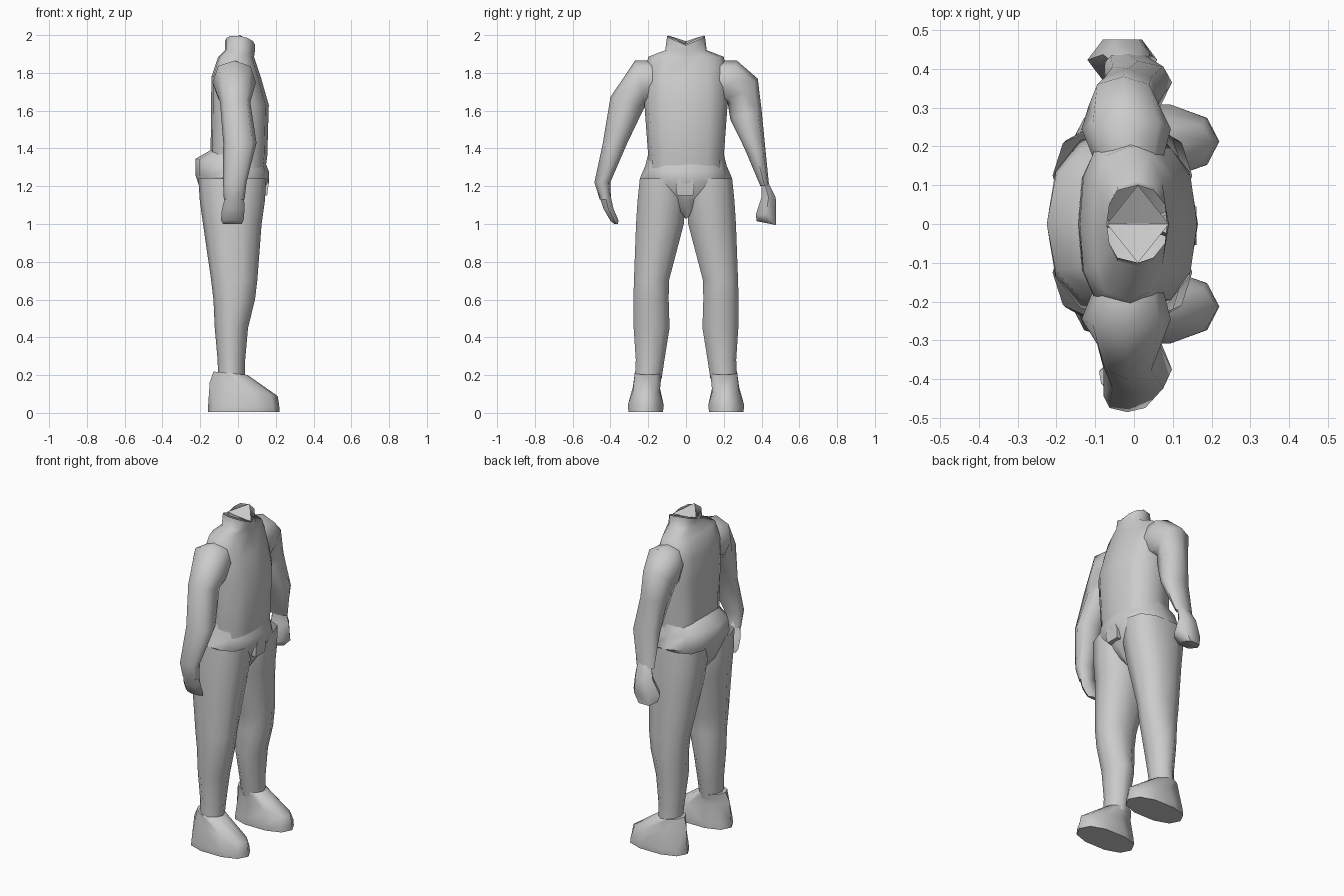
import bpy, bmesh, math

cube = bpy.data.objects.get("Cube")
if cube:
    bpy.data.objects.remove(cube, do_unlink=True)

grey = bpy.data.materials.new("plain grey")
grey.use_nodes = True
colour = (0.6, 0.6, 0.6, 1)
grey.diffuse_color = colour
grey.node_tree.nodes["Principled BSDF"].inputs["Base Color"].default_value = colour


def squash(value, power):
    return math.copysign(abs(value) ** power, value)


def loft(name, rings, sides=10, power=(.85, .85), flat_back=1.0, side=1,
         turn=0.0, angle=60, closed=True):
    """Skin rings of (centre x, centre y, z, radius x, radius y, tilt, lean, saddle).
    The squareness power runs from the first ring to the last."""
    bm = bmesh.new()
    loops = []
    for k, ring in enumerate(rings):
        cx, cy, z, rx, ry, tilt, lean, saddle = (tuple(ring) + (0, 0, 0))[:8]
        p = power[0] + (power[1] - power[0]) * k / (len(rings) - 1)
        loop = []
        for i in range(sides):
            a = 2 * math.pi * (i + turn) / sides
            c = math.cos(a)
            dx = rx * squash(c, p if c > 0 else p * flat_back)
            dy = ry * squash(math.sin(a), p)
            height = z + tilt * dx + lean * dy + saddle * abs(dy)
            loop.append(bm.verts.new((cx + dx, side * (cy + dy), height)))
        loops.append(loop)
    for low, high in zip(loops, loops[1:]):
        for i in range(sides):
            j = (i + 1) % sides
            bm.faces.new((low[i], low[j], high[j], high[i]))
    if closed:
        bm.faces.new(loops[0])
        bm.faces.new(loops[-1])
    bmesh.ops.recalc_face_normals(bm, faces=bm.faces)
    mesh = bpy.data.meshes.new(name)
    bm.to_mesh(mesh)
    bm.free()
    mesh.materials.append(grey)
    obj = bpy.data.objects.new(name, mesh)
    bpy.context.collection.objects.link(obj)
    bpy.ops.object.select_all(action="DESELECT")
    obj.select_set(True)
    bpy.context.view_layer.objects.active = obj
    bpy.ops.object.shade_smooth_by_angle(angle=math.radians(angle))


# Torso with a flat back, tapering up to the collar
loft("torso", [
    (0, 0, 1.25, .14, .2), (.005, 0, 1.36, .15, .2),
    (.01, 0, 1.63, .153, .22), (-.01, 0, 1.78, .13, .22),
    (-.01, 0, 1.885, .095, .2), (.01, 0, 1.92, .08, .11),
    (.01, 0, 1.955, .08, .1, -.1, 0, .4)],
    sides=12, power=(.75, 1), flat_back=.6, closed=False)

# Folded collar cap
loft("collar", [
    (.01, 0, 1.96, .08, .1, -.1, 0, .4),
    (.01, 0, 1.955, .08, .001, -.1)], sides=4, power=(1, 1), angle=30, closed=False)

# Pelvis with a raised rear waistband
loft("hips", [
    (-.02, 0, 1.03, .08, .005), (-.03, 0, 1.12, .15, .12),
    (-.03, 0, 1.24, .195, .245, -.1), (-.03, 0, 1.31, .195, .215, -.18),
    (-.005, 0, 1.37, .14, .2, -.15)], sides=12, closed=False)

# Belt flap on the front
loft("belt_flap", [
    (.14, -.005, 1.15, .02, .06), (.145, -.005, 1.2, .022, .07),
    (.145, -.005, 1.24, .022, .05)], sides=4, power=(1, 1), turn=.5)

for label, side in (("left", 1), ("right", -1)):
    # Trouser leg, narrow at the ankle, running up inside the waistband
    loft(label + "_leg", [
        (-.035, .2, .18, .07, .075), (-.035, .19, .28, .073, .08),
        (-.035, .182, .45, .088, .1), (-.02, .185, .6, .11, .098),
        (-.02, .183, .7, .122, .097), (-.03, .138, 1.0, .155, .132),
        (-.03, .13, 1.12, .172, .132), (-.03, .125, 1.24, .18, .124)],
        side=side, power=(1.15, .75), closed=False)
    # Shoe sloping down to the toe
    loft(label + "_shoe", [
        (.03, .213, .005, .19, .095), (.03, .213, .04, .188, .1),
        (.03, .21, .125, .18, .075, -.2),
        (-.04, .2, .21, .09, .075, -.1)], side=side, power=(.85, 1.1))

# Arms grow sideways out of the chest, then hang differently
root = [(-.015, .17, 1.76, .09, .015, 0, 7), (-.02, .245, 1.75, .115, .025, 0, 4.6)]
left_arm = [
    (-.028, .302, 1.695, .09, .078, 0, .95), (-.015, .317, 1.58, .08, .083, 0, .3),
    (.01, .365, 1.4, .088, .055), (-.015, .417, 1.2, .06, .023)]
right_arm = [
    (-.015, .31, 1.645, .08, .09, 0, .3), (.01, .375, 1.43, .088, .065),
    (-.017, .443, 1.22, .062, .042), (-.02, .427, 1.13, .055, .03)]
loft("left_arm", root + left_arm, sides=8, closed=False)
loft("right_arm", root + right_arm, sides=8, side=-1, closed=False)

# Hands
loft("left_hand", [
    (-.01, .417, 1.22, .045, .02), (-.02, .437, 1.14, .06, .043),
    (-.03, .423, 1.05, .09, .06), (-.045, .425, 1.005, .06, .058, 0, -.2)], sides=6)
loft("right_hand", [
    (-.015, .435, 1.17, .045, .035), (-.025, .41, 1.08, .06, .03),
    (-.03, .38, 1.02, .06, .025), (-.03, .37, 1.0, .05, .012)],
    sides=6, side=-1)
